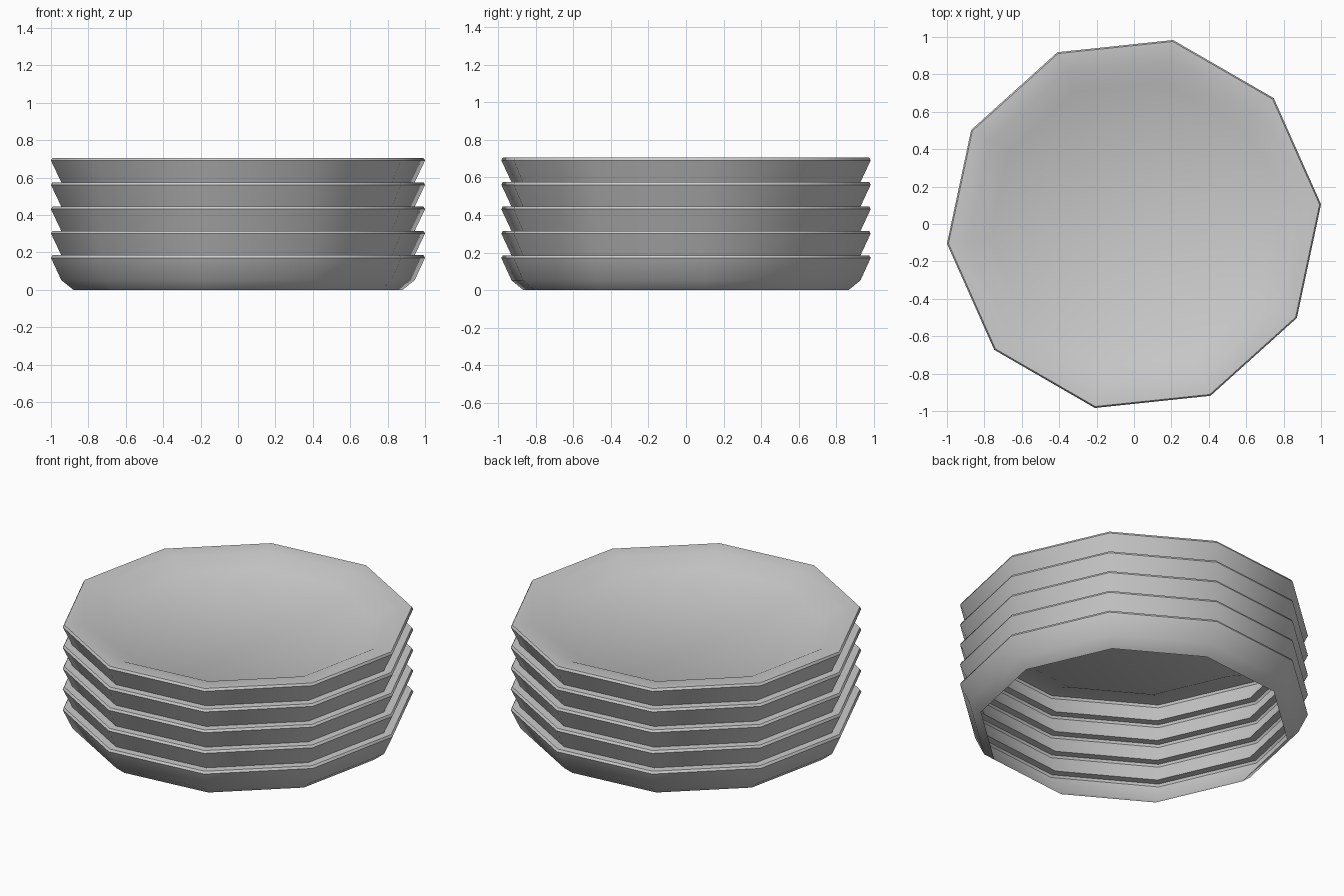
import bpy, bmesh, math

if "Cube" in bpy.data.objects:
    bpy.data.objects.remove(bpy.data.objects["Cube"])

SIDES = 10
PHASE = math.radians(6)
COUNT = 5
PITCH = 0.13
LIP_Z = 0.185      # top of the lowest rim
RIM = 1.0055       # corner radius of the rim


def lathe(name, profile, cap_end=False):
    """Sweep a (radius, z) profile around z as a ten-sided sheet."""
    bm = bmesh.new()
    rings = []
    for r, z in profile:
        rings.append([bm.verts.new((r * math.cos(PHASE + math.tau * i / SIDES),
                                    r * math.sin(PHASE + math.tau * i / SIDES), z))
                      for i in range(SIDES)])
    for a, b in zip(rings, rings[1:]):
        for i in range(SIDES):
            j = (i + 1) % SIDES
            bm.faces.new((a[i], a[j], b[j], b[i]))
    if cap_end:
        bm.faces.new(rings[-1])
    mesh = bpy.data.meshes.new(name)
    bm.to_mesh(mesh)
    bm.free()
    obj = bpy.data.objects.new(name, mesh)
    bpy.context.collection.objects.link(obj)
    bpy.ops.object.select_all(action='DESELECT')
    obj.select_set(True)
    bpy.context.view_layer.objects.active = obj
    bpy.ops.object.shade_smooth_by_angle(angle=math.radians(40))
    return obj


for k in range(COUNT):
    top = LIP_Z + k * PITCH
    # flared wall; only the lowest plate shows its chamfered foot
    if k == 0:
        profile = [(0.885, 0.0), (0.95, 0.052)]
    else:
        profile = [(0.95, top - PITCH)]
    profile += [(RIM, top - 0.014), (RIM - 0.008, top)]
    if k < COUNT - 1:
        # ledge running in to the plate above
        lathe(f"plate_{k + 1}", profile + [(0.95, top)])
    else:
        # top plate has a rim, sloping well and flat floor
        profile += [(0.89, top - 0.004), (0.775, top - 0.06)]
        lathe("top_plate", profile, cap_end=True)
